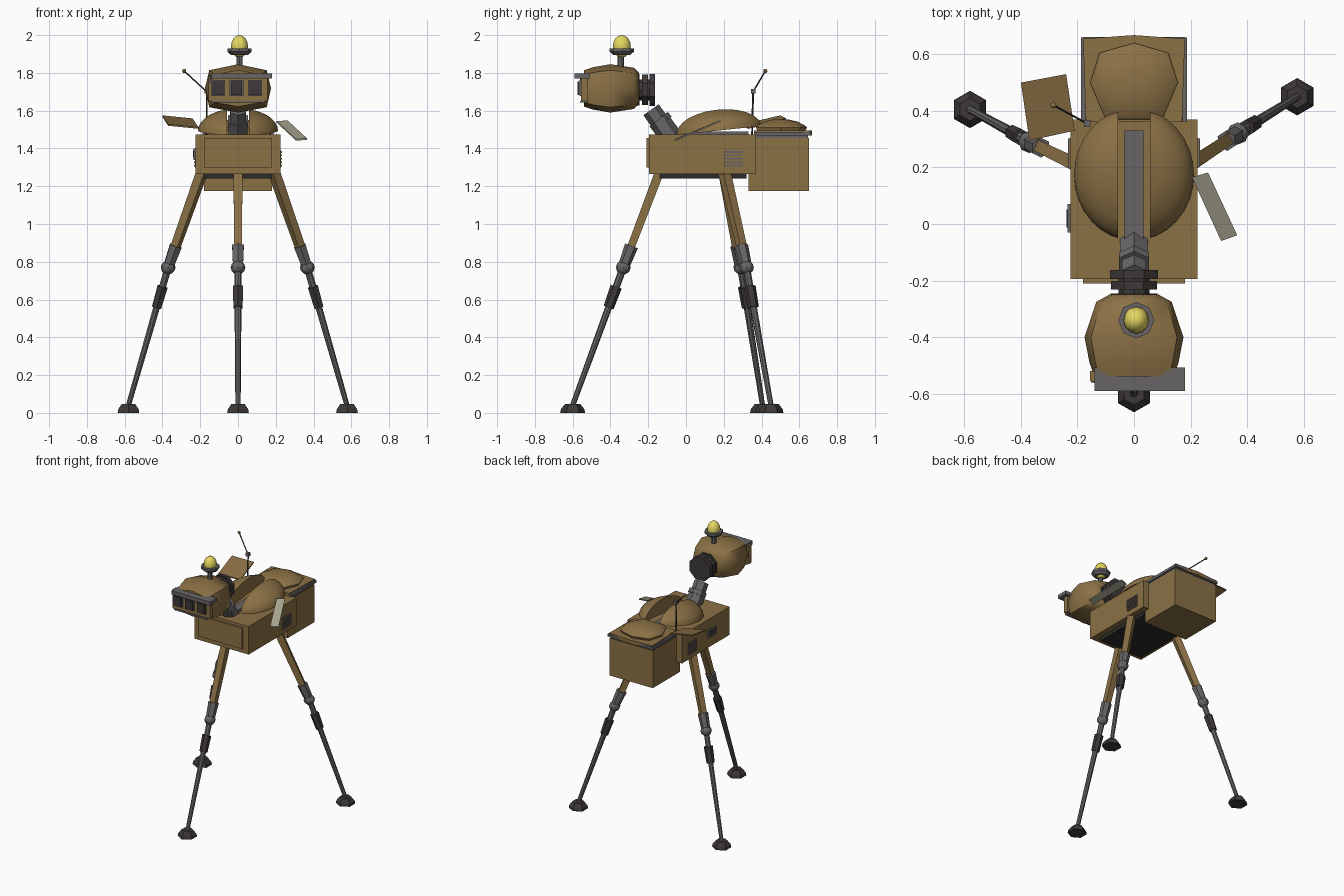
import bpy, bmesh, math
from mathutils import Vector, Matrix

if "Cube" in bpy.data.objects:
    bpy.data.objects.remove(bpy.data.objects["Cube"])


def material(name, r, g, b):
    m = bpy.data.materials.new(name)
    m.use_nodes = True
    m.diffuse_color = (r, g, b, 1)
    m.node_tree.nodes["Principled BSDF"].inputs["Base Color"].default_value = (r, g, b, 1)
    return m


TAN = material("tan paint", 0.26, 0.165, 0.06)
GREY = material("grey metal", 0.14, 0.13, 0.135)
DARK = material("dark rubber", 0.048, 0.04, 0.04)
BEIGE = material("pale panel", 0.40, 0.38, 0.28)
YELLOW = material("beacon yellow", 0.78, 0.68, 0.12)
BLACK = material("underside black", 0.025, 0.024, 0.023)


def finish(name, bm, mat, smooth=None):
    bmesh.ops.recalc_face_normals(bm, faces=bm.faces)
    mesh = bpy.data.meshes.new(name)
    bm.to_mesh(mesh)
    bm.free()
    mesh.materials.append(mat)
    ob = bpy.data.objects.new(name, mesh)
    bpy.context.collection.objects.link(ob)
    if smooth:
        bpy.ops.object.select_all(action="DESELECT")
        ob.select_set(True)
        bpy.context.view_layer.objects.active = ob
        bpy.ops.object.shade_smooth_by_angle(angle=math.radians(smooth))
    return ob


def box(name, mat, x, y, z):
    """Box from three (low, high) ranges."""
    bm = bmesh.new()
    bmesh.ops.create_cube(bm, size=1)
    for v in bm.verts:
        v.co = [(lo + hi) / 2 + c * (hi - lo) for c, (lo, hi) in zip(v.co, (x, y, z))]
    return finish(name, bm, mat)


def rod(name, mat, a, b, r1, r2=None, sides=8, smooth=None, turn=0.0):
    """Prism or cone between two points."""
    a, b = Vector(a), Vector(b)
    d = b - a
    bm = bmesh.new()
    place = (Matrix.Translation((a + b) / 2) @ d.to_track_quat("Z", "Y").to_matrix().to_4x4()
             @ Matrix.Rotation(turn, 4, "Z"))
    bmesh.ops.create_cone(bm, cap_ends=True, segments=sides, radius1=r1,
                          radius2=r1 if r2 is None else r2, depth=d.length, matrix=place)
    return finish(name, bm, mat, smooth)


def ball(name, mat, centre, radii, u=16, v=10, smooth=40):
    bm = bmesh.new()
    bmesh.ops.create_uvsphere(bm, u_segments=u, v_segments=v, radius=1,
                              matrix=Matrix.Translation(centre) @ Matrix.Diagonal((*radii, 1)))
    return finish(name, bm, mat, smooth)


def loft(name, mat, rings, smooth=None):
    """Closed skin over rings with equal point counts."""
    bm = bmesh.new()
    rows = [[bm.verts.new(p) for p in ring] for ring in rings]
    n = len(rows[0])
    for lo, hi in zip(rows, rows[1:]):
        for i in range(n):
            bm.faces.new((lo[i], lo[(i + 1) % n], hi[(i + 1) % n], hi[i]))
    bm.faces.new(rows[0])
    bm.faces.new(rows[-1])
    return finish(name, bm, mat, smooth)


def plate(name, mat, corners, thick=0.008):
    return loft(name, mat, [[Vector(c) + Vector((0, 0, s * thick / 2)) for c in corners]
                            for s in (-1, 1)])


# Main body with front panel and underside
box("body", TAN, (-0.225, 0.225), (-0.195, 0.37), (1.265, 1.475))
box("front_panel", TAN, (-0.18, 0.18), (-0.21, -0.19), (1.30, 1.455))
box("underside", BLACK, (-0.18, 0.18), (-0.14, 0.32), (1.24, 1.27))
box("spine_bar", GREY, (-0.033, 0.033), (-0.06, 0.33), (1.47, 1.49))

# Side vents and side socket
for side, tag in ((1, "left"), (-1, "right")):
    edge = sorted((side * 0.22, side * 0.228))
    box(tag + "_vent", TAN, edge, (0.20, 0.305), (1.30, 1.39))
    for i in range(5):
        z = 1.305 + i * 0.018
        box(tag + "_vent_slat", GREY, sorted((side * 0.22, side * 0.234)),
            (0.202, 0.302), (z, z + 0.009))
box("side_socket", GREY, (-0.236, -0.22), (-0.03, 0.07), (1.34, 1.40))
box("side_socket_hole", DARK, (-0.239, -0.23), (-0.012, 0.052), (1.352, 1.388))

# Split back shells, slightly tilted up at the rear
for side, tag in ((1, "left"), (-1, "right")):
    bm = bmesh.new()
    bmesh.ops.create_uvsphere(bm, u_segments=32, v_segments=16, radius=1,
                              matrix=Matrix.Diagonal((0.212, 0.235, 0.115, 1)))
    for point, normal in (((0, 0, 0), (0, 0, -1)), ((side * 0.057, 0, 0), (-side, 0, 0))):
        cut = bmesh.ops.bisect_plane(bm, geom=bm.verts[:] + bm.edges[:] + bm.faces[:],
                                     plane_co=point, plane_no=normal, clear_outer=True)
        rim = [e for e in cut["geom_cut"] if isinstance(e, bmesh.types.BMEdge)]
        bmesh.ops.holes_fill(bm, edges=rim)
    bmesh.ops.transform(bm, verts=bm.verts, matrix=Matrix.Translation((0, 0.175, 1.495))
                        @ Matrix.Rotation(math.radians(6), 4, "X"))
    finish(tag + "_back_shell", bm, TAN, 35)

# Rear cargo box, lid and hatch
box("cargo_box", TAN, (-0.18, 0.18), (0.33, 0.65), (1.175, 1.455))
box("lid_seal", GREY, (-0.175, 0.175), (0.37, 0.645), (1.455, 1.468))
lid = [(-0.17, 0.36), (0.17, 0.36), (0.18, 0.655), (0, 0.668), (-0.18, 0.655)]
loft("cargo_lid", TAN, [[(x, y, z) for x, y in lid] for z in (1.468, 1.495)])
for s in (-1, 1):
    box("lid_rail", GREY, sorted((s * 0.172, s * 0.187)), (0.36, 0.66), (1.468, 1.488))
box("lid_rear_rail", GREY, (-0.18, 0.18), (0.645, 0.662), (1.47, 1.486))
hatch = [(-0.10, 0.37), (0.10, 0.37), (0.155, 0.50), (0.122, 0.605),
         (0, 0.64), (-0.122, 0.605), (-0.155, 0.50)]
loft("cargo_hatch", TAN, [[(x * s, 0.5 + (y - 0.5) * s, z) for x, y in hatch]
     for s, z in ((0.95, 1.495), (1, 1.512), (0.92, 1.522), (0.65, 1.542), (0.3, 1.553))], 35)

# Flat side panels
plate("right_panel", TAN, [(-0.40, 0.50, 1.571), (-0.24, 0.53, 1.555),
                           (-0.21, 0.33, 1.508), (-0.37, 0.295, 1.524)])
plate("left_panel", BEIGE, [(0.205, 0.165, 1.54), (0.262, 0.182, 1.545),
                            (0.365, -0.04, 1.45), (0.308, -0.06, 1.445)])

# Antenna
elbow = (-0.165, 0.355, 1.70)
rod("antenna_mast", DARK, (-0.165, 0.35, 1.47), elbow, 0.005, sides=6)
box("antenna_joint", GREY, (-0.177, -0.153), (0.343, 0.367), (1.69, 1.715))
rod("antenna_whip", DARK, elbow, (-0.285, 0.42, 1.81), 0.004, sides=6)
ball("antenna_tip", TAN, (-0.285, 0.42, 1.81), (0.011,) * 3, 8, 6)

# Neck and collar rings
rod("neck_base", GREY, (0, -0.075, 1.455), (0, -0.13, 1.53), 0.058, sides=6)
rod("neck_upper", GREY, (0, -0.125, 1.52), (0, -0.185, 1.605), 0.05, sides=6)
rod("neck_band", GREY, (0, -0.125, 1.53), (0, -0.145, 1.555), 0.062, sides=6)
rod("collar_core", DARK, (0, -0.27, 1.71), (0, -0.17, 1.71), 0.055)
for y, r in ((-0.275, 0.09), (-0.232, 0.088), (-0.193, 0.092)):
    rod("collar_ring", DARK, (0, y, 1.71), (0, y + 0.03, 1.71), r, turn=math.pi / 8)

# Head shell
half = [(0, 0.128), (0.152, 0.096), (0.175, 0), (0.152, -0.1), (0, -0.128)]
section = half + [(-x, z) for x, z in half[-2:0:-1]]
loft("head", TAN, [[(x * sx, y, 1.718 + z * sz) for x, z in section]
     for y, sx, sz in ((-0.54, 0.80, 0.75), (-0.49, 0.90, 0.88), (-0.40, 1, 1),
                       (-0.275, 0.76, 0.85), (-0.25, 0.5, 0.65))], 45)

# Face plate, lenses and brow
box("face_plate", TAN, (-0.155, 0.155), (-0.555, -0.52), (1.65, 1.79))
box("chin_strip", GREY, (-0.14, 0.14), (-0.56, -0.52), (1.642, 1.652))
for x in (-0.105, -0.008, 0.09):
    box("lens_frame", GREY, (x - 0.036, x + 0.036), (-0.563, -0.54), (1.677, 1.762))
    box("lens", DARK, (x - 0.029, x + 0.029), (-0.575, -0.55), (1.684, 1.755))
box("brow_visor", GREY, (-0.14, 0.18), (-0.59, -0.507), (1.77, 1.797))
box("brow_bracket", DARK, (-0.152, -0.135), (-0.56, -0.52), (1.745, 1.79))

# Beacon
rod("beacon_post", GREY, (0.008, -0.345, 1.82), (0.008, -0.345, 1.90), 0.017)
rod("beacon_dish", GREY, (0.008, -0.34, 1.895), (0.008, -0.34, 1.912), 0.045, 0.064)
rod("beacon_rim", GREY, (0.008, -0.34, 1.912), (0.008, -0.34, 1.93), 0.064)
ball("beacon_lamp", YELLOW, (0.008, -0.34, 1.94), (0.045, 0.048, 0.06), 12, 8)


def leg(tag, hip, knee, ankle):
    """Tan thigh, grey knee, thin shin with sleeve and six-sided foot."""
    hip, knee, ankle = Vector(hip), Vector(knee), Vector(ankle)
    cuff = knee.lerp(hip, 0.22)
    rod(tag + "_thigh", TAN, hip, cuff, 0.034, 0.029, 4, turn=math.pi / 4)
    rod(tag + "_knee_cuff", GREY, knee, cuff, 0.03, 0.036, 6)
    ball(tag + "_knee", GREY, knee, (0.039, 0.039, 0.037), 8, 6)
    rod(tag + "_shin", GREY, knee, ankle, 0.02, 0.014)
    rod(tag + "_sleeve", DARK, knee.lerp(ankle, 0.14), knee.lerp(ankle, 0.29), 0.031, 0.028, 6)
    x, y = ankle.x, ankle.y
    turns = [math.pi * (i / 3 + 1 / 6) for i in range(6)]
    loft(tag + "_foot", DARK, [[(x + r * math.cos(t), y + r * math.sin(t), z) for t in turns]
         for r, z in ((0.066, 0), (0.062, 0.02), (0.04, 0.048))])


# Tripod legs
leg("front_leg", (0, -0.135, 1.29), (0, -0.332, 0.77), (0, -0.60, 0.04))
leg("rear_left_leg", (0.185, 0.20, 1.29), (0.367, 0.32, 0.77), (0.577, 0.45, 0.04))
leg("rear_right_leg", (-0.185, 0.20, 1.29), (-0.37, 0.29, 0.77), (-0.58, 0.405, 0.04))
